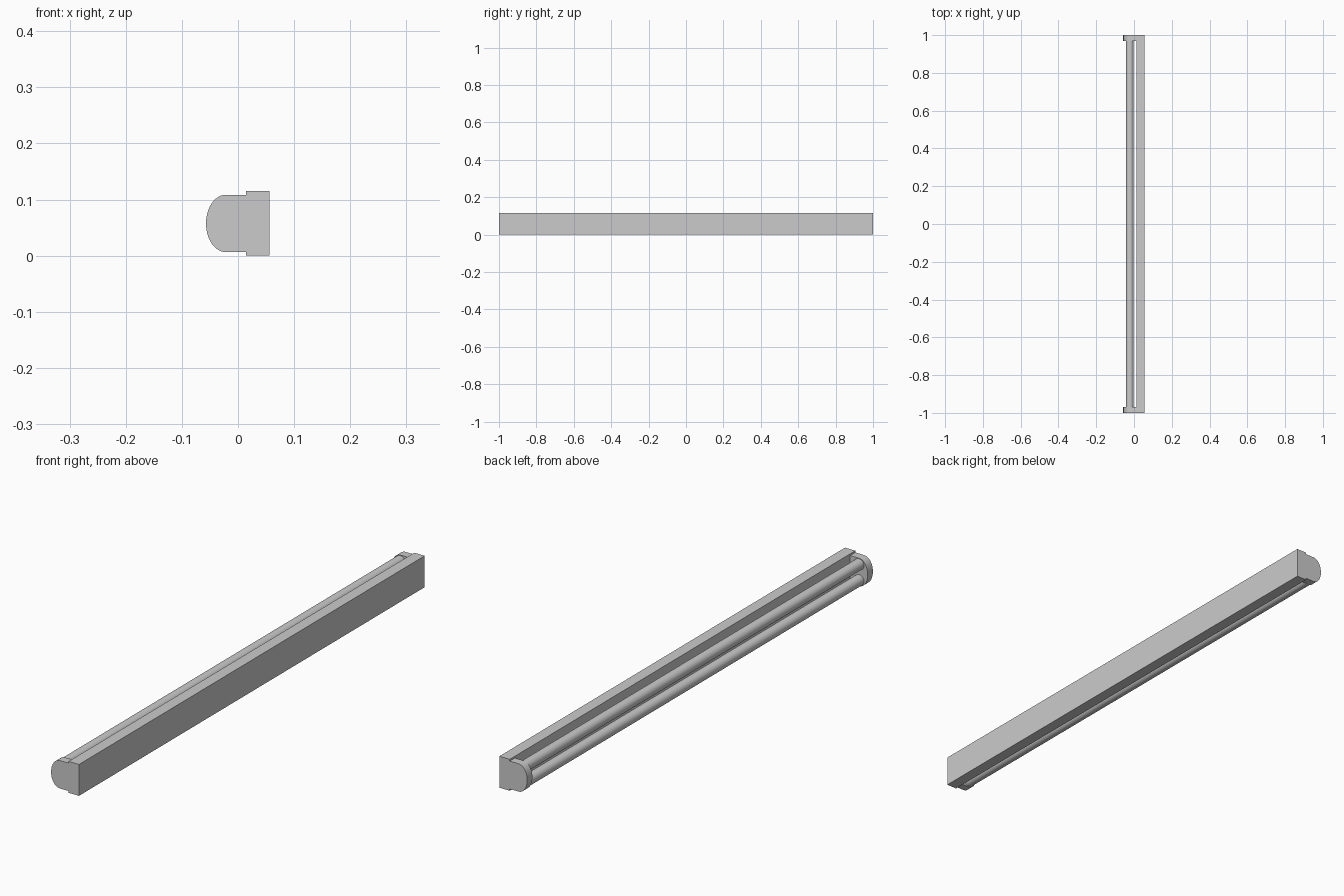
import bpy, bmesh, math

if "Cube" in bpy.data.objects:
    bpy.data.objects.remove(bpy.data.objects["Cube"])

MID_Z = 0.0575


def finish(name, bm, smooth=False):
    bmesh.ops.recalc_face_normals(bm, faces=bm.faces)
    mesh = bpy.data.meshes.new(name)
    bm.to_mesh(mesh)
    bm.free()
    ob = bpy.data.objects.new(name, mesh)
    bpy.context.collection.objects.link(ob)
    if smooth:
        bpy.ops.object.select_all(action='DESELECT')
        ob.select_set(True)
        bpy.context.view_layer.objects.active = ob
        bpy.ops.object.shade_smooth_by_angle(angle=math.radians(35))
    return ob


def extrude_y(name, profile, y0, y1, smooth=False):
    """Extrude an (x, z) outline from y0 to y1."""
    bm = bmesh.new()
    face = bm.faces.new([bm.verts.new((x, y0, z)) for x, z in profile])
    out = bmesh.ops.extrude_face_region(bm, geom=[face])
    verts = [v for v in out["geom"] if isinstance(v, bmesh.types.BMVert)]
    bmesh.ops.translate(bm, verts=verts, vec=(0, y1 - y0, 0))
    return finish(name, bm, smooth)


def circle(cx, cz, r, n=32):
    return [(cx + r * math.cos(2 * math.pi * i / n),
             cz + r * math.sin(2 * math.pi * i / n)) for i in range(n)]


# Long rectangular housing
extrude_y("housing", [(0.014, 0), (0.056, 0), (0.056, 0.115), (0.014, 0.115)], -1, 1)

# End caps: straight sides with a half-ellipse nose
cap = [(0.014, MID_Z - 0.051)]
for i in range(25):
    a = -math.pi / 2 - math.pi * i / 24
    cap.append((-0.022 + 0.035 * math.cos(a), MID_Z + 0.051 * math.sin(a)))
cap.append((0.014, MID_Z + 0.051))

for label, s in (("front", -1), ("back", 1)):
    extrude_y(label + "_end_cap", cap, s * 1.0, s * 0.97, smooth=True)

# Two lamp tubes between the caps
for label, s in (("lower", -1), ("upper", 1)):
    extrude_y(label + "_tube", circle(-0.022, MID_Z + s * 0.029, 0.02), -0.97, 0.97, smooth=True)
